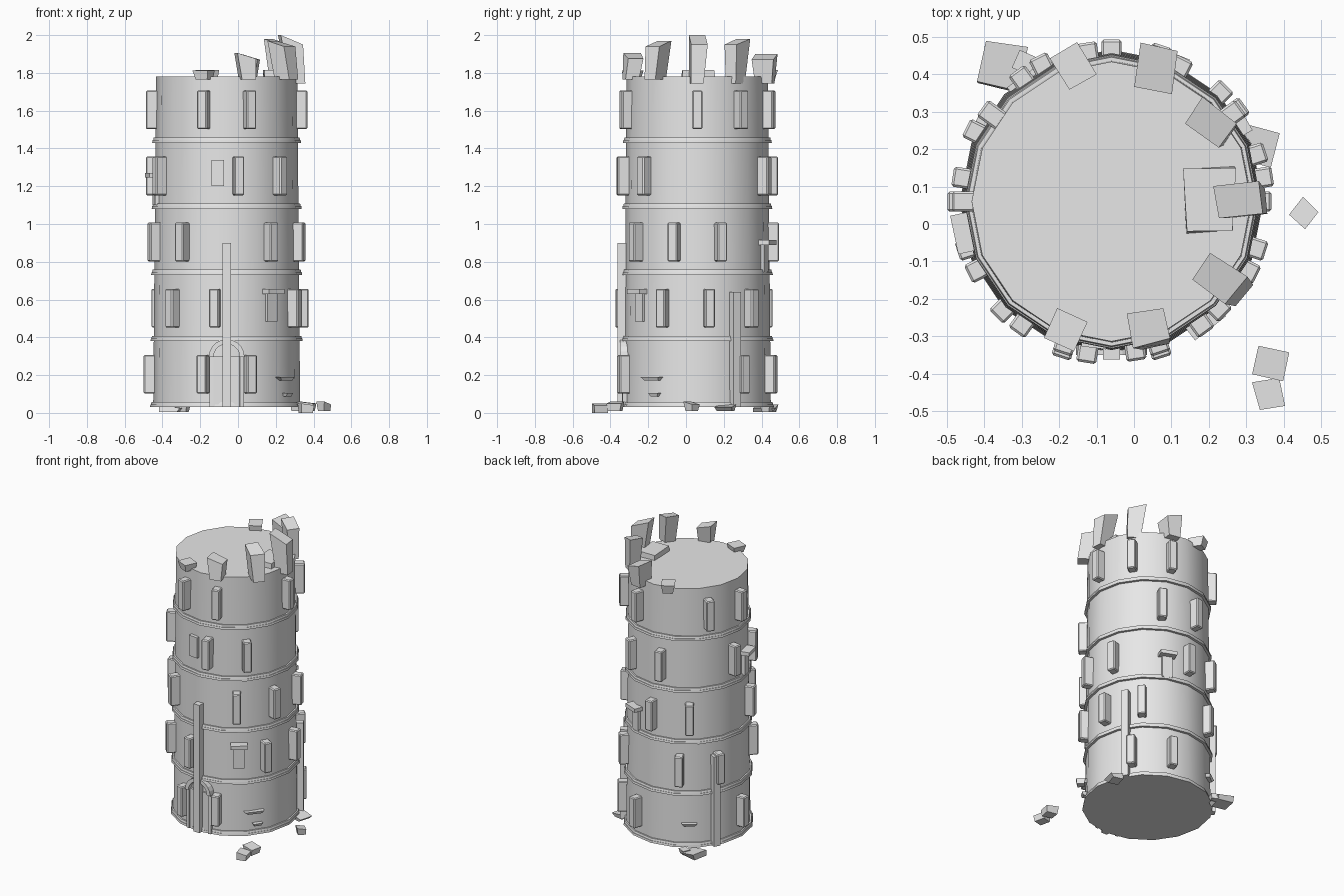
import bpy, bmesh, math, random
from mathutils import Matrix, Vector

if "Cube" in bpy.data.objects:
    bpy.data.objects.remove(bpy.data.objects["Cube"])

random.seed(4)
CX, CY, SIDES = -0.06, 0.06, 16
stone = bpy.data.materials.new("grey stone")
stone.diffuse_color = (0.8, 0.8, 0.8, 1)
stone.use_nodes = True
stone.node_tree.nodes["Principled BSDF"].inputs["Base Color"].default_value = stone.diffuse_color


def finish(name, bm, smooth=False):
    bmesh.ops.recalc_face_normals(bm, faces=bm.faces[:])
    me = bpy.data.meshes.new(name)
    bm.to_mesh(me)
    bm.free()
    me.materials.append(stone)
    ob = bpy.data.objects.new(name, me)
    bpy.context.collection.objects.link(ob)
    if smooth:
        bpy.ops.object.select_all(action='DESELECT')
        ob.select_set(True)
        bpy.context.view_layer.objects.active = ob
        bpy.ops.object.shade_smooth_by_angle(angle=math.radians(35))
    return ob


def drum(name, r0, r1, z0, z1):
    """Sixteen-sided tapered drum around the tower axis."""
    bm = bmesh.new()
    bmesh.ops.create_cone(bm, cap_ends=True, segments=SIDES, radius1=r0, radius2=r1,
                          depth=z1 - z0,
                          matrix=Matrix.Translation((CX, CY, (z0 + z1) / 2)))
    return finish(name, bm, True)


def wall_box(name, deg, r0, r1, width, z0, z1, bevel=0.0):
    """Box fixed to the wall, facing outward at an angle."""
    bm = bmesh.new()
    m = (Matrix.Translation((CX, CY, 0)) @ Matrix.Rotation(math.radians(deg), 4, 'Z')
         @ Matrix.Translation(((r0 + r1) / 2, 0, (z0 + z1) / 2))
         @ Matrix.Diagonal((r1 - r0, width, z1 - z0, 1)))
    bmesh.ops.create_cube(bm, size=1, matrix=m)
    if bevel:
        bmesh.ops.bevel(bm, geom=bm.edges[:], offset=bevel, segments=1, affect='EDGES')
    return finish(name, bm)


def chunk(name, x, y, z0, z1, sx, sy, yaw, taper=0.75, lean=(0, 0), slope=0.0):
    """Broken stone: a tapered, leaning block with a sloping top."""
    bm = bmesh.new()
    bmesh.ops.create_cube(bm, size=1)
    rot = Matrix.Rotation(math.radians(yaw), 3, 'Z')
    for v in bm.verts:
        top = v.co.z > 0
        k = 1.0 if top else taper
        j = [random.uniform(0.9, 1.08) for _ in range(2)]
        p = rot @ Vector((v.co.x * sx * k * j[0], v.co.y * sy * k * j[1], 0))
        z = z1 - slope * (v.co.x + 0.5) if top else z0
        s = 0.5 if top else -0.5
        v.co = (x + p.x + lean[0] * s, y + p.y + lean[1] * s, z)
    return finish(name, bm)


# Tower wall: five storeys, each with a projecting band at its foot
for i in range(5):
    z = 0.03 + 0.35 * i
    r = 0.389 - 0.003 * i
    drum("wall_storey", r, r - 0.003, z, min(z + 0.35, 1.785))
    drum("band_lower", r + 0.017, r + 0.015, z, z + 0.014)
    drum("band_upper", r + 0.012, r + 0.009, z + 0.014, z + 0.028)

# Projecting upright stones, on a ten-step ring turned a little per storey
stones = [(36, 72, 180, -108, -72),
          (-135, -99, -27, 9, 45, 117, 153),
          (-126, -54, -18, 18, 90, 126, 198),
          (-153, -81, -45, 63, 99, 171),
          (-108, -72, 0, 36, 72, 144, 180)]
for i, angles in enumerate(stones):
    z = 0.102 + 0.35 * i
    for a in angles:
        wall_box("wall_stone", a, 0.35, 0.439 - 0.003 * i, 0.054, z, z + 0.205, 0.006)

# Upright buttress strips
for a, top in ((-90, 0.90), (30, 0.64), (150, 0.64)):
    wall_box("buttress", a, 0.35, 0.422, 0.046, 0.03, top)

# Windows: thin panels, most with a lintel
for a, z0, z1, lintel in ((-52, 0.485, 0.635, True), (68, 0.745, 0.895, True),
                          (192, 1.10, 1.25, True), (-97, 1.20, 1.34, False)):
    wall_box("window_panel", a, 0.35, 0.394, 0.066, z0, z1)
    if lintel:
        wall_box("window_lintel", a, 0.35, 0.43, 0.105, z1 - 0.005, z1 + 0.02)

# Doorway: panel, jambs and round arch
wall_box("door_panel", -90, 0.34, 0.392, 0.14, 0.03, 0.30)
for s in (-1, 1):
    wall_box("door_jamb", -90 + s * 11.5, 0.34, 0.406, 0.022, 0.03, 0.30)
bm = bmesh.new()
N = 10
rings = []
for k in range(N + 1):
    t = math.pi * k / N
    rings.append([bm.verts.new((CX + r * math.cos(t), CY - d, 0.295 + r * math.sin(t)))
                  for r, d in ((0.07, 0.34), (0.07, 0.41), (0.095, 0.41), (0.095, 0.34))])
for a, b in zip(rings, rings[1:]):
    for q in range(4):
        bm.faces.new((a[q], a[(q + 1) % 4], b[(q + 1) % 4], b[q]))
bm.faces.new(rings[0])
bm.faces.new(rings[-1])
finish("door_arch", bm)

# Broken battlements on the rim
chunk("battlement", -0.16, 0.42, 1.755, 1.815, 0.085, 0.10, 30, 0.8)
chunk("battlement", 0.055, 0.415, 1.745, 1.90, 0.10, 0.12, -8, 0.8, (0.01, 0), 0.03)
chunk("battlement", 0.215, 0.265, 1.745, 1.98, 0.11, 0.085, -35, 0.75, (-0.02, 0.01), 0.03)
chunk("battlement", 0.295, 0.06, 1.745, 2.00, 0.12, 0.09, 5, 0.75, (-0.03, 0.01), 0.05)
chunk("battlement", 0.24, -0.155, 1.765, 1.97, 0.12, 0.09, -35, 0.8, (-0.03, 0.02), 0.03)
chunk("battlement", 0.045, -0.285, 1.765, 1.905, 0.10, 0.09, 12, 0.8, (-0.01, 0.02), 0.03)
chunk("battlement", -0.18, -0.285, 1.765, 1.812, 0.09, 0.09, -25, 0.8)

# Flat hatch on the roof
chunk("roof_hatch", 0.203, 0.065, 1.77, 1.815, 0.133, 0.17, 0, 1.0)

# Fallen rubble on the ground
chunk("rubble", -0.36, 0.42, 0.005, 0.045, 0.115, 0.12, -12, 0.85, (0.01, 0.01), 0.02)
chunk("rubble", -0.29, 0.43, 0.005, 0.035, 0.06, 0.05, -25)
chunk("rubble", 0.455, 0.03, 0.01, 0.06, 0.058, 0.058, 48, 0.8, (0, 0), 0.015)
chunk("rubble", 0.365, -0.375, 0.01, 0.06, 0.08, 0.08, -12, 0.85, (0, 0), 0.01)
chunk("rubble", 0.36, -0.455, 0.0, 0.05, 0.07, 0.08, 12, 0.9, (0, 0), 0.01)
chunk("rubble", 0.33, 0.21, 0.01, 0.045, 0.085, 0.10, -15, 0.8, (0.01, 0), 0.015)

# Chipped slivers sticking out of the lowest storey
for a, z, w in ((-38, 0.182, 0.13), (-35, 0.098, 0.06), (126, 0.182, 0.10)):
    t = math.radians(a)
    chunk("wall_chip", CX + 0.385 * math.cos(t), CY + 0.385 * math.sin(t),
          z - 0.01, z + 0.008, 0.05, w, a, 0.7)
